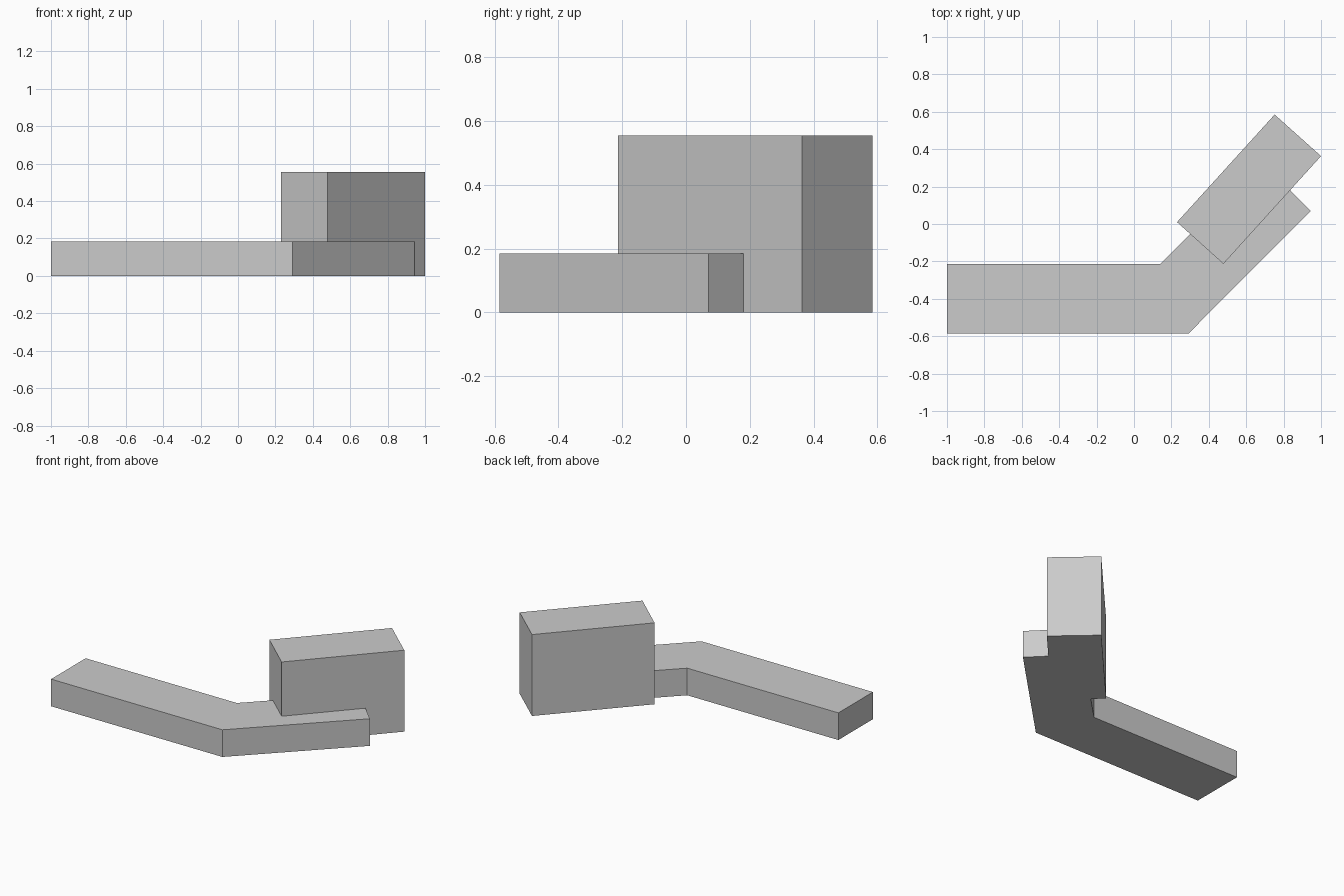
import bpy
import bmesh

cube = bpy.data.objects.get("Cube")
if cube:
    bpy.data.objects.remove(cube, do_unlink=True)

# Single plain grey
grey = bpy.data.materials.new("light grey")
grey.use_nodes = True
colour = (0.6, 0.6, 0.6, 1.0)
grey.diffuse_color = colour
grey.node_tree.nodes["Principled BSDF"].inputs["Base Color"].default_value = colour


def extrude_plan(name, outline, height):
    """Raise a ground plan outline into a flat-topped solid."""
    bm = bmesh.new()
    floor = bm.faces.new([bm.verts.new((x, y, 0)) for x, y in outline])
    raised = bmesh.ops.extrude_face_region(bm, geom=[floor], use_keep_orig=True)
    top = [v for v in raised["geom"] if isinstance(v, bmesh.types.BMVert)]
    bmesh.ops.translate(bm, verts=top, vec=(0, 0, height))
    bmesh.ops.recalc_face_normals(bm, faces=bm.faces)
    mesh = bpy.data.meshes.new(name)
    bm.to_mesh(mesh)
    bm.free()
    mesh.materials.append(grey)
    obj = bpy.data.objects.new(name, mesh)
    bpy.context.collection.objects.link(obj)
    return obj


# Low wing, bent by 45 degrees
extrude_plan("low_bent_wing", [
    (-1, -0.585), (0.292, -0.585), (0.945, 0.07),
    (0.685, 0.332), (0.14, -0.213), (-1, -0.213)], 0.185)

# Tall block set along the bent end
extrude_plan("tall_block", [
    (0.23, 0.01), (0.478, -0.213), (1, 0.363), (0.752, 0.585)], 0.555)
